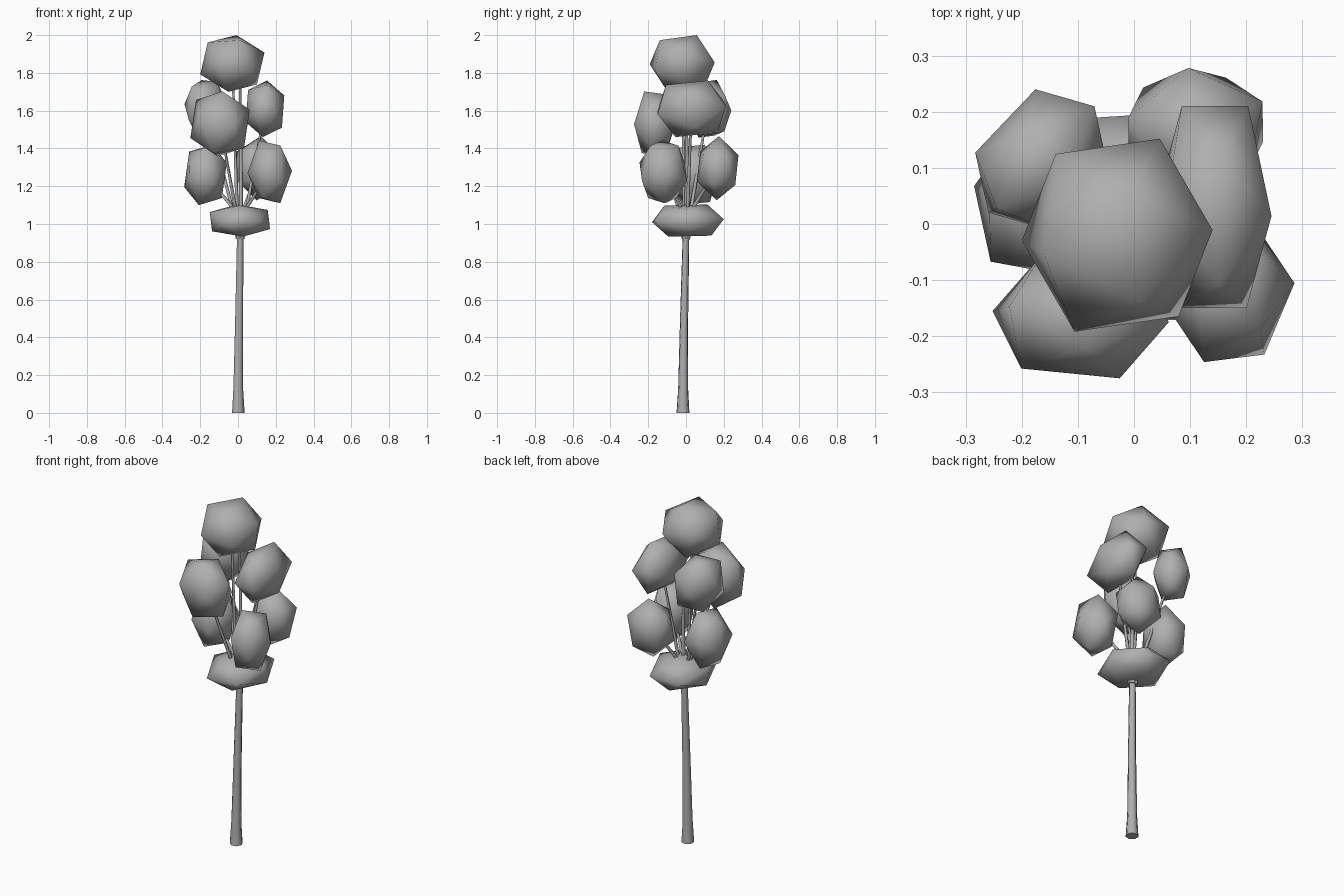
import bpy, bmesh, math
from mathutils import Vector, Matrix, Euler

if "Cube" in bpy.data.objects:
    bpy.data.objects.remove(bpy.data.objects["Cube"])

grey = bpy.data.materials.new("plain grey")
grey.diffuse_color = (0.43, 0.43, 0.43, 1)
grey.use_nodes = True
grey.node_tree.nodes["Principled BSDF"].inputs["Base Color"].default_value = grey.diffuse_color


def finish(name, bm, sharp):
    """Store the mesh smooth shaded, with edges over the angle kept sharp."""
    bmesh.ops.recalc_face_normals(bm, faces=bm.faces[:])
    for f in bm.faces:
        f.smooth = True
    for e in bm.edges:
        e.smooth = e.calc_face_angle(0) < math.radians(sharp)
    me = bpy.data.meshes.new(name)
    bm.to_mesh(me)
    bm.free()
    me.materials.append(grey)
    ob = bpy.data.objects.new(name, me)
    bpy.context.collection.objects.link(ob)
    return ob


def limb(name, path, sides):
    """Tapered tube; path is a list of (x, y, z, radius)."""
    bm = bmesh.new()
    rings = []
    for i, (x, y, z, r) in enumerate(path):
        a = Vector(path[max(i - 1, 0)][:3])
        b = Vector(path[min(i + 1, len(path) - 1)][:3])
        q = Vector((0, 0, 1)).rotation_difference((b - a).normalized())
        if i == 0:
            q.identity()
        ring = []
        for k in range(sides):
            t = 2 * math.pi * k / sides
            p = q @ Vector((r * math.cos(t), r * math.sin(t), 0))
            ring.append(bm.verts.new(Vector((x, y, z)) + p))
        rings.append(ring)
    for r0, r1 in zip(rings, rings[1:]):
        for k in range(sides):
            n = (k + 1) % sides
            bm.faces.new((r0[k], r0[n], r1[n], r1[k]))
    bm.faces.new(rings[0][::-1])
    bm.faces.new(rings[-1])
    finish(name, bm, 75)


# Twelve corners of an icosahedron, from three golden rectangles
G = (1 + 5 ** 0.5) / 2
CORNERS = []
for s in (-1, 1):
    for t in (-G, G):
        CORNERS += [Vector((0, s, t)), Vector((s, t, 0)), Vector((t, 0, s))]


def clump(name, centre, half, rot, stretch=1.0):
    """Rotated icosahedron fitted to a box given by centre and half size."""
    m = Euler([math.radians(a) for a in rot]).to_matrix() @ Matrix.Diagonal((stretch, 1, 1))
    pts = [m @ p for p in CORNERS]
    ext = [max(p[i] for p in pts) for i in range(3)]
    bm = bmesh.new()
    for p in pts:
        bm.verts.new([centre[i] + p[i] / ext[i] * half[i] for i in range(3)])
    bmesh.ops.convex_hull(bm, input=bm.verts[:])
    finish(name, bm, 80)


# Foliage: name, centre, half size, tilt, stretch before tilting
CLUMPS = [
    ("top", (-0.03, -0.02, 1.85), (0.17, 0.172, 0.15), (9, 11, 8), 1),
    ("bottom", (0.01, 0.01, 1.018), (0.16, 0.19, 0.085), (3, -4, 3), 1),
    ("front_upper", (-0.095, -0.165, 1.53), (0.157, 0.11, 0.172), (-5, 9, -8), 1),
    ("right_upper", (0.143, 0.03, 1.61), (0.102, 0.18, 0.15), (8, 6, 0), 1),
    ("back_left_upper", (-0.165, 0.115, 1.61), (0.118, 0.125, 0.152), (3, 8, 45), 1.35),
    ("right_lower", (0.168, -0.12, 1.276), (0.118, 0.126, 0.166), (0, 30, 6), 1),
    ("back_right_lower", (0.11, 0.168, 1.295), (0.12, 0.11, 0.17), (-34, 5, 8), 1),
    ("left_lower", (-0.172, 0.04, 1.26), (0.113, 0.13, 0.16), (5, 12, -10), 0.9),
]
for name, c, h, rot, stretch in CLUMPS:
    clump(name + "_foliage", c, h, rot, stretch)

# Trunk with flared foot
limb("trunk", [(0, -0.016, 0, 0.035), (0, -0.015, 0.13, 0.027),
               (0.005, -0.01, 0.5, 0.022), (0.011, 0, 0.94, 0.018),
               (0.011, 0, 0.98, 0.018)], 7)

# One branch from the trunk top into each clump
for name, c, h, rot, stretch in CLUMPS:
    if name == "bottom":
        continue
    d = Vector((c[0], c[1], 0)).normalized() * 0.012
    x0, y0 = 0.01 + d.x, d.y
    mid = (x0 + (c[0] - x0) * 0.22, y0 + (c[1] - y0) * 0.22, 1.1)
    limb(name + "_branch", [(x0, y0, 0.92, 0.012), (*mid, 0.010), (*c, 0.006)], 5)

# Second upright stem into the top clump
limb("centre_stem", [(0.015, 0, 0.92, 0.012), (0.015, 0.005, 1.3, 0.010),
                     (0.01, 0, 1.83, 0.006)], 5)
